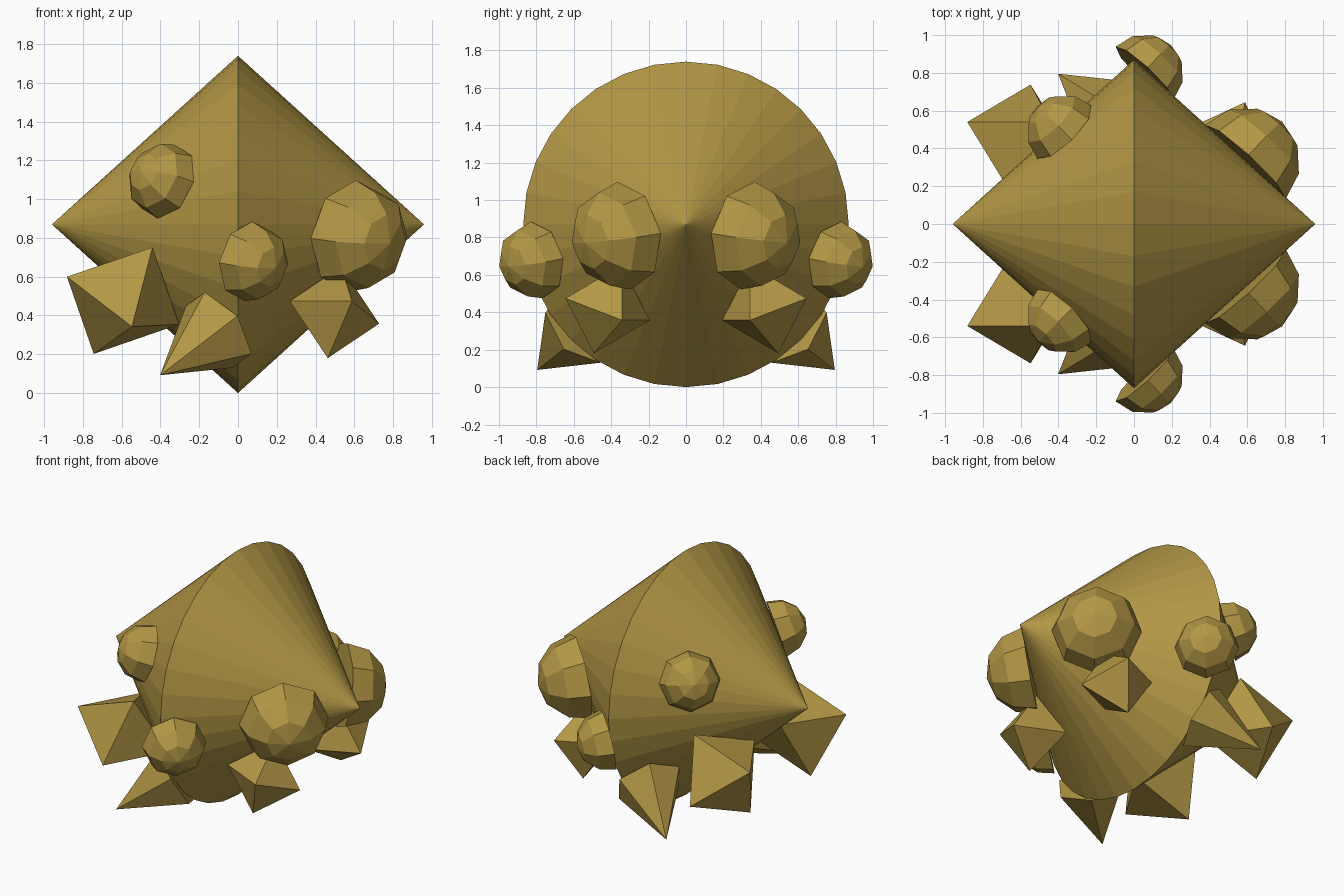
import bpy, bmesh, math
from mathutils import Vector, Matrix

if "Cube" in bpy.data.objects:
    bpy.data.objects.remove(bpy.data.objects["Cube"])

# Main dimensions of the double-cone body
R, L, ZC = 0.87, 0.96, 0.87

mat = bpy.data.materials.new("bronze")
mat.diffuse_color = (0.45, 0.31, 0.06, 1)
mat.use_nodes = True
mat.node_tree.nodes["Principled BSDF"].inputs["Base Color"].default_value = mat.diffuse_color


def add_object(name, bm, mirror=True):
    """Turn a bmesh into a flat-shaded object, mirrored front to back."""
    bmesh.ops.recalc_face_normals(bm, faces=bm.faces)
    me = bpy.data.meshes.new(name)
    bm.to_mesh(me)
    bm.free()
    me.materials.append(mat)
    ob = bpy.data.objects.new(name, me)
    bpy.context.collection.objects.link(ob)
    if mirror:
        m = ob.modifiers.new("mirror", 'MIRROR')
        m.use_axis = (False, True, False)
        m.use_mirror_merge = False
    return ob


def on_surface(x, z):
    """Matrix at a point on the front of the body, local z along the normal."""
    r = R * (1 - abs(x) / L)
    dz = z - ZC
    y = -math.sqrt(r * r - dz * dz)
    n = Vector((math.copysign(R, x), L * y / r, L * dz / r)).normalized()
    rot = Vector((0, 0, 1)).rotation_difference(n).to_matrix().to_4x4()
    return Matrix.Translation((x, y, z)) @ rot


def dome(name, x, z, radius):
    bm = bmesh.new()
    bmesh.ops.create_uvsphere(bm, u_segments=8, v_segments=6, radius=radius)
    low = [v for v in bm.verts if v.co.z < -0.001]
    bmesh.ops.delete(bm, geom=low, context='VERTS')
    bmesh.ops.holes_fill(bm, edges=[e for e in bm.edges if e.is_boundary])
    bm.transform(on_surface(x, z))
    add_object(name, bm)


def spike(name, x, z, radius, height):
    bm = bmesh.new()
    bmesh.ops.create_cone(bm, cap_ends=True, segments=6, radius1=radius,
                          radius2=0, depth=height)
    bmesh.ops.remove_doubles(bm, verts=bm.verts, dist=1e-5)
    bm.transform(on_surface(x, z) @ Matrix.Translation((0, 0, height / 2)))
    add_object(name, bm)


def crystal(name, centre, radius, tip, side):
    """Octahedron with one corner along tip and another along side."""
    a = Vector(tip).normalized()
    b = Vector(side)
    b = (b - a * b.dot(a)).normalized()
    rot = Matrix((a, b, a.cross(b))).transposed().to_4x4()
    bm = bmesh.new()
    bmesh.ops.create_uvsphere(bm, u_segments=4, v_segments=2, radius=radius)
    bm.transform(Matrix.Translation(centre) @ rot)
    add_object(name, bm)


# Body: two cones joined base to base along x
bm = bmesh.new()
for s in (1, -1):
    m = Matrix.Translation((s * L / 2, 0, ZC)) @ Matrix.Rotation(s * math.pi / 2, 4, 'Y')
    bmesh.ops.create_cone(bm, cap_ends=False, segments=32, radius1=R,
                          radius2=0, depth=L, matrix=m)
bmesh.ops.remove_doubles(bm, verts=bm.verts, dist=1e-4)
add_object("body", bm, mirror=False)

# Half-round bumps
dome("upper_bump", -0.37, 1.09, 0.20)
dome("middle_bump", 0.055, 0.68, 0.208)
dome("large_bump", 0.59, 0.81, 0.29)

# Six-sided spike
spike("spike", -0.10, 0.325, 0.23, 0.45)

# Octahedral crystals
crystal("large_crystal", (-0.593, -0.44, 0.477), 0.33,
        (0.138, -0.90, -0.406), (-0.29, -0.10, 0.123))
crystal("small_crystal", (0.4975, -0.419, 0.416), 0.25,
        (0.2295, 0.077, -0.058), (0.09, -0.228, 0.059))
